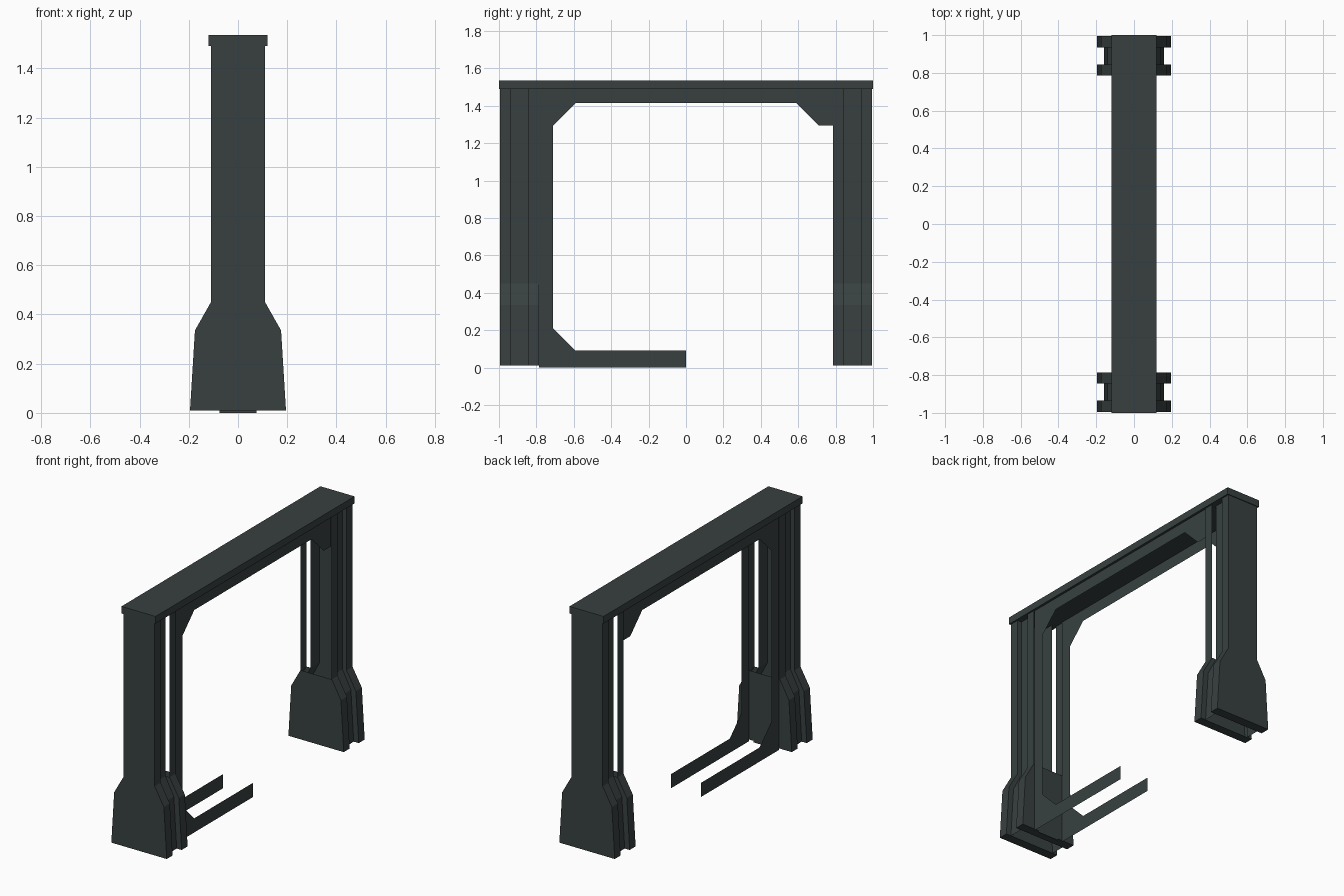
import bpy, bmesh

if "Cube" in bpy.data.objects:
    bpy.data.objects.remove(bpy.data.objects["Cube"])

mat = bpy.data.materials.new("dark slate grey")
mat.diffuse_color = (0.040, 0.051, 0.051, 1)
mat.use_nodes = True
mat.node_tree.nodes["Principled BSDF"].inputs["Base Color"].default_value = mat.diffuse_color


def make_object(name, faces):
    """Build one mesh object from a list of faces (each a list of points)."""
    bm = bmesh.new()
    for pts in faces:
        bm.faces.new([bm.verts.new(p) for p in pts])
    bmesh.ops.remove_doubles(bm, verts=bm.verts, dist=0.0005)
    bmesh.ops.recalc_face_normals(bm, faces=bm.faces)
    me = bpy.data.meshes.new(name)
    bm.to_mesh(me)
    bm.free()
    me.materials.append(mat)
    ob = bpy.data.objects.new(name, me)
    bpy.context.collection.objects.link(ob)
    return ob


def sides(profile, y0, y1):
    """Left and right wall strips following a half profile of (x, z)."""
    return [[(s * xa, y0, za), (s * xa, y1, za), (s * xb, y1, zb), (s * xb, y0, zb)]
            for s in (-1, 1)
            for (xa, za), (xb, zb) in zip(profile, profile[1:])]


def slab(profile, y):
    """Symmetric flat face across the pillar."""
    return [[(-xa, y, za), (xa, y, za), (xb, y, zb), (-xb, y, zb)]
            for (xa, za), (xb, zb) in zip(profile, profile[1:])]


def cap(x, y0, y1, z):
    return [[(-x, y0, z), (x, y0, z), (x, y1, z), (-x, y1, z)]]


# Half profiles: wide flange plates and the recessed web between them
WIDE = [(.195, .01), (.175, .335), (.11, .45), (.11, 1.49)]
WEB = [(.16, .01), (.14, .335), (.08, .45), (.08, 1.49)]
Y_OUT, Y_WEB, Y_IN, Y_END = .995, .935, .845, .785

for name, d in (("front", -1), ("back", 1)):
    a, b, c, e = d * Y_OUT, d * Y_WEB, d * Y_IN, d * Y_END
    # Solid outer plate
    make_object(name + "_pillar_outer_plate",
                slab(WIDE, a) + slab(WIDE, b) + sides(WIDE, a, b)
                + cap(.195, a, b, .01) + cap(.11, a, b, 1.49))
    # Recessed web walls, hollow inside
    make_object(name + "_pillar_web", sides(WEB, b, c))
    # Inner flange: closed foot, open channel above it
    rear = [[(s * w0, c, z0), (s * v0, c, z0), (s * v1, c, z1), (s * w1, c, z1)]
            for s in (-1, 1)
            for (w0, z0), (v0, _), (w1, z1), (v1, _) in
            zip(WIDE[:2], WEB[:2], WIDE[1:3], WEB[1:3])]
    make_object(name + "_pillar_inner_plate",
                slab(WIDE[:3], e) + sides(WIDE, c, e) + rear
                + cap(.195, c, e, .01))

# Top beam
bpy.ops.mesh.primitive_cube_add(size=1, location=(0, 0, 1.5125))
beam = bpy.context.object
beam.name = "top_beam"
beam.scale = (.24, 2, .045)
beam.data.materials.append(mat)

# Thin side sheets: top rail, front post and half floor rail with cut corners
E = Y_END
OUTLINE = [(-E, 0), (0, 0), (0, .09), (-.59, .09), (-.71, .21), (-.71, 1.295),
           (-.59, 1.415), (.59, 1.415), (.71, 1.295), (E, 1.295), (E, 1.49), (-E, 1.49)]
for name, x in (("left", -.105), ("right", .105)):
    make_object(name + "_frame_sheet", [[(x, y, z) for y, z in OUTLINE]])

# Small lip under the front pillar foot
make_object("foot_lip", [[(-.075, -E, 0), (.075, -E, 0), (.075, -E, .01), (-.075, -E, .01)]])
